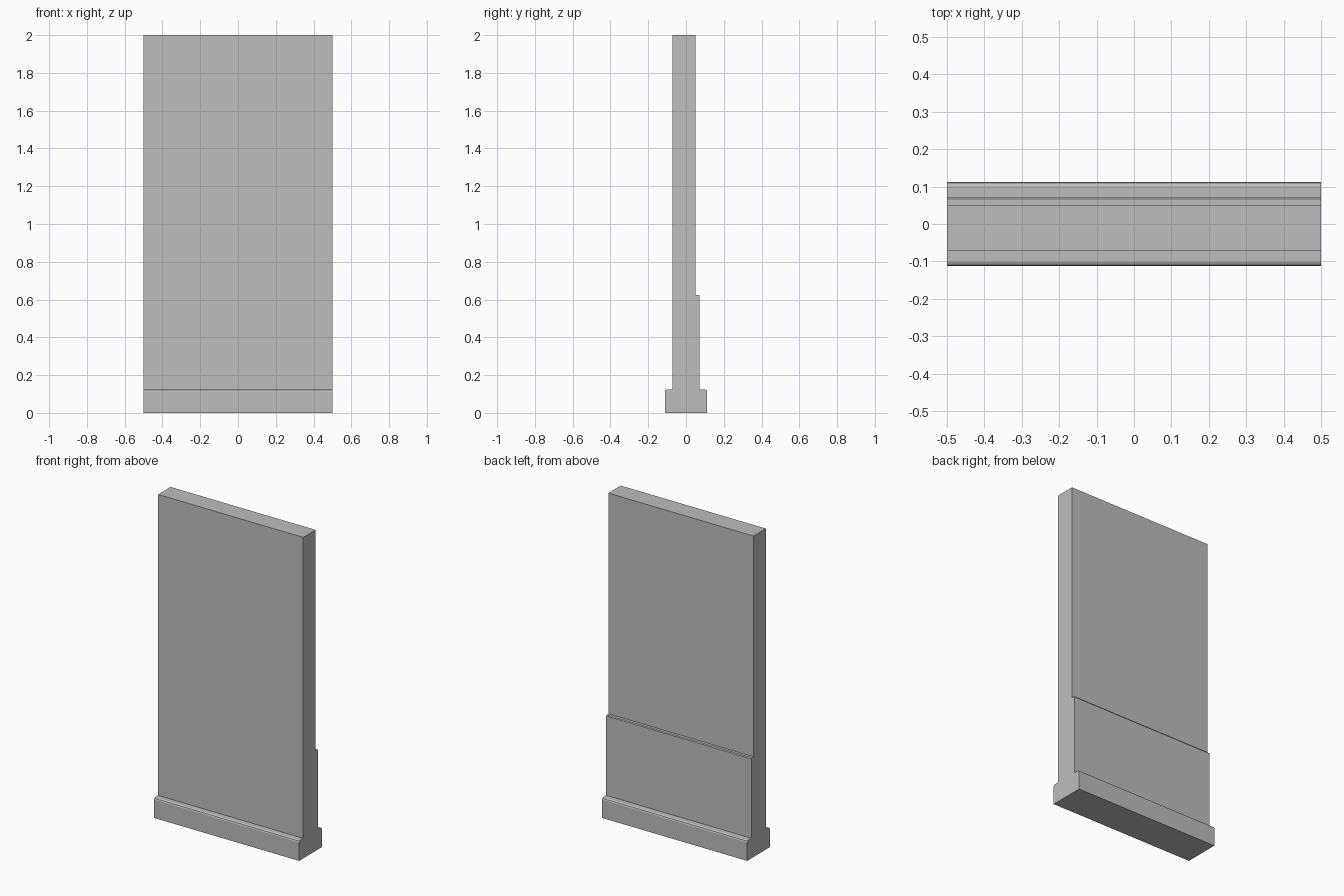
import bpy
import bmesh

cube = bpy.data.objects.get("Cube")
if cube:
    bpy.data.objects.remove(cube, do_unlink=True)

WIDTH = 1.0

# Single flat grey for the whole wall
grey = bpy.data.materials.new("plain_grey")
grey.use_nodes = True
colour = (0.515, 0.515, 0.515, 1)
grey.diffuse_color = colour
grey.node_tree.nodes["Principled BSDF"].inputs["Base Color"].default_value = colour


def extrude_section(name, section, width, material):
    """Sweep a closed (y, z) outline along x, centred on x = 0."""
    bm = bmesh.new()
    face = bm.faces.new([bm.verts.new((-width / 2, y, z)) for y, z in section])
    swept = bmesh.ops.extrude_face_region(bm, geom=[face])
    moved = [v for v in swept["geom"] if isinstance(v, bmesh.types.BMVert)]
    bmesh.ops.translate(bm, verts=moved, vec=(width, 0, 0))
    bmesh.ops.recalc_face_normals(bm, faces=bm.faces)
    mesh = bpy.data.meshes.new(name)
    bm.to_mesh(mesh)
    bm.free()
    mesh.materials.append(material)
    obj = bpy.data.objects.new(name, mesh)
    bpy.context.collection.objects.link(obj)
    return obj


# Front: chamfered footing, then the plain wall face
front = [(-0.112, 0), (-0.112, 0.114), (-0.109, 0.121), (-0.101, 0.125),
         (-0.072, 0.125), (-0.072, 2)]
# Back: wall face, raised lower panel, then the chamfered footing
back = [(0.05, 2), (0.05, 0.625), (0.067, 0.625), (0.071, 0.62),
        (0.071, 0.125), (0.101, 0.125), (0.109, 0.121), (0.112, 0.114), (0.112, 0)]

extrude_section("wall_panel", front + back, WIDTH, grey)
